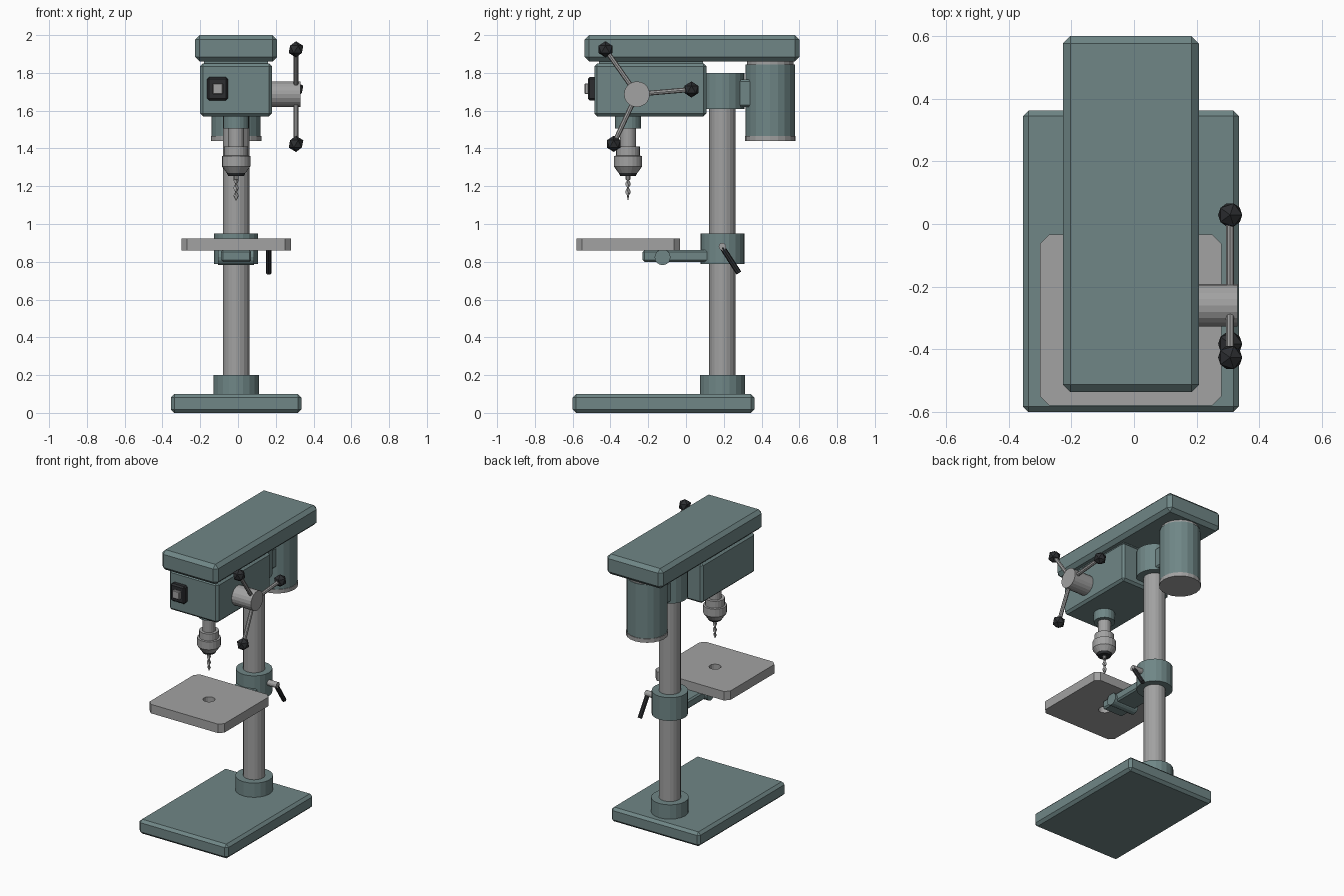
import bpy, bmesh, math
from mathutils import Vector, Matrix

if "Cube" in bpy.data.objects:
    bpy.data.objects.remove(bpy.data.objects["Cube"])

CX = -0.01            # centre plane of the machine
COL_Y, SPIN_Y = 0.193, -0.307


def material(name, rgb):
    m = bpy.data.materials.new(name)
    m.diffuse_color = (*rgb, 1)
    m.use_nodes = True
    m.node_tree.nodes["Principled BSDF"].inputs["Base Color"].default_value = m.diffuse_color
    return m


TEAL = material("teal_paint", (0.16, 0.24, 0.24))
STEEL = material("steel", (0.36, 0.36, 0.36))
DARK = material("black_plastic", (0.025, 0.027, 0.03))


def finish(name, bm, mat):
    bmesh.ops.recalc_face_normals(bm, faces=bm.faces)
    me = bpy.data.meshes.new(name)
    bm.to_mesh(me)
    bm.free()
    ob = bpy.data.objects.new(name, me)
    bpy.context.collection.objects.link(ob)
    me.materials.append(mat)
    return ob


def box(name, lo, hi, mat, bevel=0.0, upright_only=False):
    lo, hi = Vector(lo), Vector(hi)
    bm = bmesh.new()
    bmesh.ops.create_cube(bm, size=1, matrix=Matrix.Translation((lo + hi) / 2)
                          @ Matrix.Diagonal((*(hi - lo), 1)))
    if bevel:
        edges = [e for e in bm.edges if not upright_only or
                 abs(e.verts[0].co.z - e.verts[1].co.z) > 1e-4]
        bmesh.ops.bevel(bm, geom=edges, offset=bevel, segments=1, affect='EDGES')
    return finish(name, bm, mat)


def rod(name, a, b, r, mat, sides=16, r2=None):
    a, b = Vector(a), Vector(b)
    d = b - a
    bm = bmesh.new()
    bmesh.ops.create_cone(bm, cap_ends=True, segments=sides, radius1=r,
                          radius2=r if r2 is None else r2, depth=d.length,
                          matrix=Matrix.Translation((a + b) / 2)
                          @ d.to_track_quat('Z', 'Y').to_matrix().to_4x4())
    return finish(name, bm, mat)


def post(name, y, z0, z1, r, mat, sides=20):
    return rod(name, (CX, y, z0), (CX, y, z1), r, mat, sides)


def stack(name, rings, mat):
    """Skin a list of vertex-position rings and cap both ends."""
    bm = bmesh.new()
    rows = [[bm.verts.new(p) for p in ring] for ring in rings]
    n = len(rows[0])
    for a, b in zip(rows, rows[1:]):
        for i in range(n):
            j = (i + 1) % n
            bm.faces.new((a[i], a[j], b[j], b[i]))
    bm.faces.new(rows[0])
    bm.faces.new(rows[-1])
    return finish(name, bm, mat)


def ring(z, rx, ry, sides, turn=0.0):
    pts = []
    for i in range(sides):
        t = 2 * math.pi * i / sides
        p = Matrix.Rotation(turn, 2) @ Vector((rx * math.cos(t), ry * math.sin(t)))
        pts.append((CX + p.x, SPIN_Y + p.y, z))
    return pts


# Base and column
box("base", (CX - .345, -.6, 0), (CX + .345, .362, .1), TEAL, .018)
post("base_collar", COL_Y, .095, .2, .12, TEAL)
post("column", COL_Y, .1, 1.79, .07, STEEL)

# Head, belt cover and column clamp
box("head", (-.2, -.485, 1.57), (.18, .108, 1.85), TEAL, .015)
box("belt_cover", (CX - .217, -.537, 1.86), (CX + .217, .6, 2.0), TEAL, .024)
box("cover_seat", (CX - .17, -.46, 1.84), (CX + .17, .09, 1.87), TEAL)
post("head_collar", COL_Y, 1.61, 1.8, .116, TEAL)

# Motor
box("motor_bracket", (CX - .07, .2, 1.62), (CX + .07, .35, 1.765), TEAL, .01)
post("motor_body", .446, 1.465, 1.845, .13, TEAL)
post("motor_lower_cap", .446, 1.44, 1.467, .134, STEEL)
post("motor_upper_cap", .446, 1.843, 1.87, .124, STEEL)

# Switch
box("switch_housing", (-.163, -.52, 1.655), (-.053, -.47, 1.777), DARK, .01)
box("switch_button", (-.135, -.537, 1.687), (-.08, -.5, 1.744), STEEL, .004)

# Spindle, chuck and drill bit
post("quill_collar", SPIN_Y, 1.505, 1.58, .068, TEAL)
post("quill", SPIN_Y, 1.4, 1.51, .042, STEEL)
stack("chuck", [ring(z, r, r, 20) for z, r in
                [(1.41, .063), (1.362, .063), (1.36, .075), (1.305, .075), (1.27, .05)]], STEEL)
stack("chuck_jaws", [ring(z, r, r, 16) for z, r in [(1.275, .051), (1.255, .042)]], DARK)
bit = [ring(1.26, .013, .013, 8), ring(1.235, .013, .013, 8)]
for k in range(13):
    bit.append(ring(1.233 - .007 * k, .014, .006, 8, k * math.pi / 6))
bit.append(ring(1.125, .002, .001, 8, 2 * math.pi))
stack("drill_bit", bit, STEEL)

# Feed hub with three handles
HUB = Vector((.307, -.26, 1.687))
rod("feed_hub", (.17, HUB.y, HUB.z), (.33, HUB.y, HUB.z), .068, STEEL, 20)
for i, deg in enumerate((5, 125, 245), 1):
    t = math.radians(deg)
    end = HUB + Vector((0, math.cos(t), math.sin(t))) * .29
    rod(f"feed_handle_{i}", HUB, end, .013, STEEL, 8)
    bm = bmesh.new()
    bmesh.ops.create_icosphere(bm, subdivisions=1, radius=.043,
                               matrix=Matrix.Translation(end))
    finish(f"handle_knob_{i}", bm, DARK)

# Work table with a through hole
table = box("work_table", (CX - .29, -.58, .86), (CX + .29, -.033, .923), STEEL, .03, True)
cutter = post("table_hole_cutter", SPIN_Y, .8, 1.0, .038, STEEL, 16)
cutter.hide_render = True
cutter.hide_set(True)
cut = table.modifiers.new("hole", 'BOOLEAN')
cut.operation, cut.object, cut.solver = 'DIFFERENCE', cutter, 'EXACT'

# Table support
post("table_collar", COL_Y, .787, .95, .116, TEAL)
box("table_arm", (CX - .08, -.23, .8), (CX + .08, .13, .862), TEAL, .01)
rod("tilt_pivot", (CX - .095, -.124, .824), (CX + .095, -.124, .824), .042, TEAL)

# Table lock
rod("lock_bolt", (.08, COL_Y, .88), (.175, COL_Y, .88), .02, STEEL, 12)
rod("lock_lever", (.162, COL_Y, .875), (.162, .28, .74), .015, DARK, 8)
